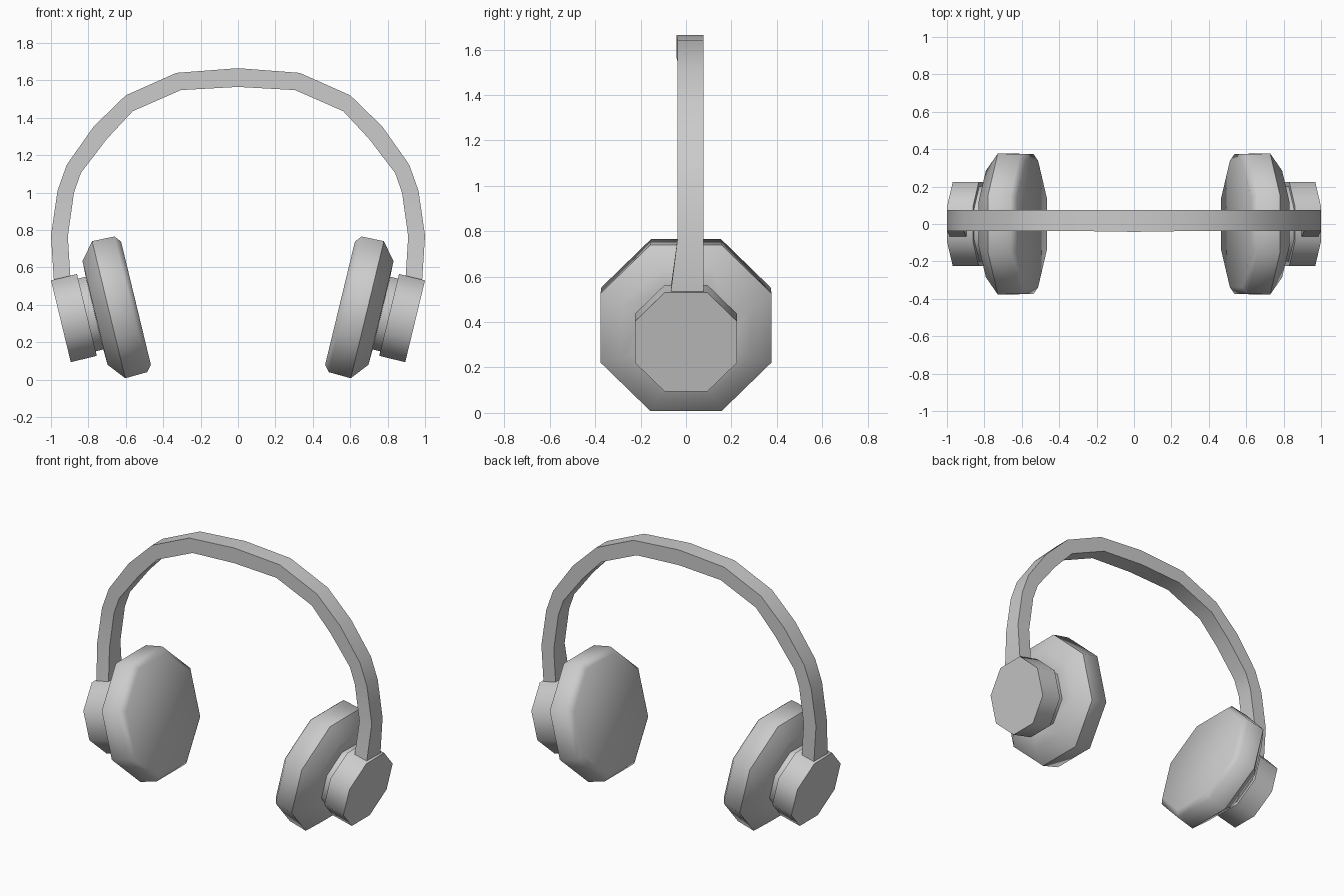
import bpy, bmesh, math
from mathutils import Vector

cube = bpy.data.objects.get("Cube")
if cube:
    bpy.data.objects.remove(cube, do_unlink=True)

grey = bpy.data.materials.new("plain_grey")
grey.use_nodes = True
color = (0.6, 0.6, 0.6, 1)
grey.diffuse_color = color
grey.node_tree.nodes["Principled BSDF"].inputs["Base Color"].default_value = color

SIDES = 8
TILT = math.radians(13.6)


def finish(name, bm, angle):
    bmesh.ops.recalc_face_normals(bm, faces=bm.faces)
    mesh = bpy.data.meshes.new(name)
    bm.to_mesh(mesh)
    bm.free()
    mesh.materials.append(grey)
    mesh.shade_smooth()
    mesh.set_sharp_from_angle(angle=math.radians(angle))
    obj = bpy.data.objects.new(name, mesh)
    bpy.context.collection.objects.link(obj)
    return obj


def loft(name, rings, angle, closed_caps=True):
    """Skin a list of equal-length point rings and cap both ends."""
    bm = bmesh.new()
    loops = [[bm.verts.new(p) for p in ring] for ring in rings]
    for a, b in zip(loops, loops[1:]):
        for i in range(len(a)):
            j = (i + 1) % len(a)
            bm.faces.new((a[i], a[j], b[j], b[i]))
    bm.faces.new(loops[0])
    bm.faces.new(loops[-1])
    return finish(name, bm, angle)


def octagon_part(name, side, profile):
    """Eight-sided turned part; profile is (position along tilted axis, apothem)."""
    origin = Vector((0.947 * side, 0, 0.312))
    axis = Vector((math.cos(TILT) * side, 0, -math.sin(TILT)))
    up = Vector((math.sin(TILT) * side, 0, math.cos(TILT)))
    rings = []
    for along, apothem in profile:
        r = apothem / math.cos(math.pi / SIDES)
        ring = []
        for i in range(SIDES):
            t = (i + 0.5) * 2 * math.pi / SIDES
            ring.append(origin + axis * along + up * (r * math.cos(t))
                        + Vector((0, r * math.sin(t), 0)))
        rings.append(ring)
    return loft(name, rings, 50)


# Ear cups: cushion, narrow collar and outer hub on each side
cushion = [(-0.413, 0.338), (-0.385, 0.373), (-0.263, 0.377), (-0.188, 0.285), (-0.185, 0.19)]
collar = [(-0.2, 0.2), (-0.13, 0.2)]
hub = [(-0.143, 0.225), (0, 0.225)]
for label, side in (("left", 1), ("right", -1)):
    octagon_part(label + "_ear_cushion", side, cushion)
    octagon_part(label + "_collar", side, collar)
    octagon_part(label + "_hub", side, hub)

# Headband: outer x, outer z, inner x, inner z, front y, from the hub to the crown
half = [
    (0.98, 0.5, 0.892, 0.5, -0.07),
    (0.985, 0.54, 0.897, 0.56, -0.066),
    (1.0, 0.77, 0.91, 0.765, -0.037),
    (0.965, 1.01, 0.877, 1.0, -0.037),
    (0.915, 1.15, 0.84, 1.105, -0.037),
    (0.77, 1.355, 0.70, 1.288, -0.037),
    (0.60, 1.52, 0.563, 1.435, -0.037),
    (0.33, 1.64, 0.305, 1.548, -0.037),
]
crown = [(0, 1.665, 0, 1.565, -0.042)]
path = half + crown + [(-a, b, -c, d, y) for a, b, c, d, y in reversed(half)]
BACK = 0.076
loft("headband", [[(ox, y, oz), (ox, BACK, oz), (ix, BACK, iz), (ix, y, iz)]
                  for ox, oz, ix, iz, y in path], 40)
